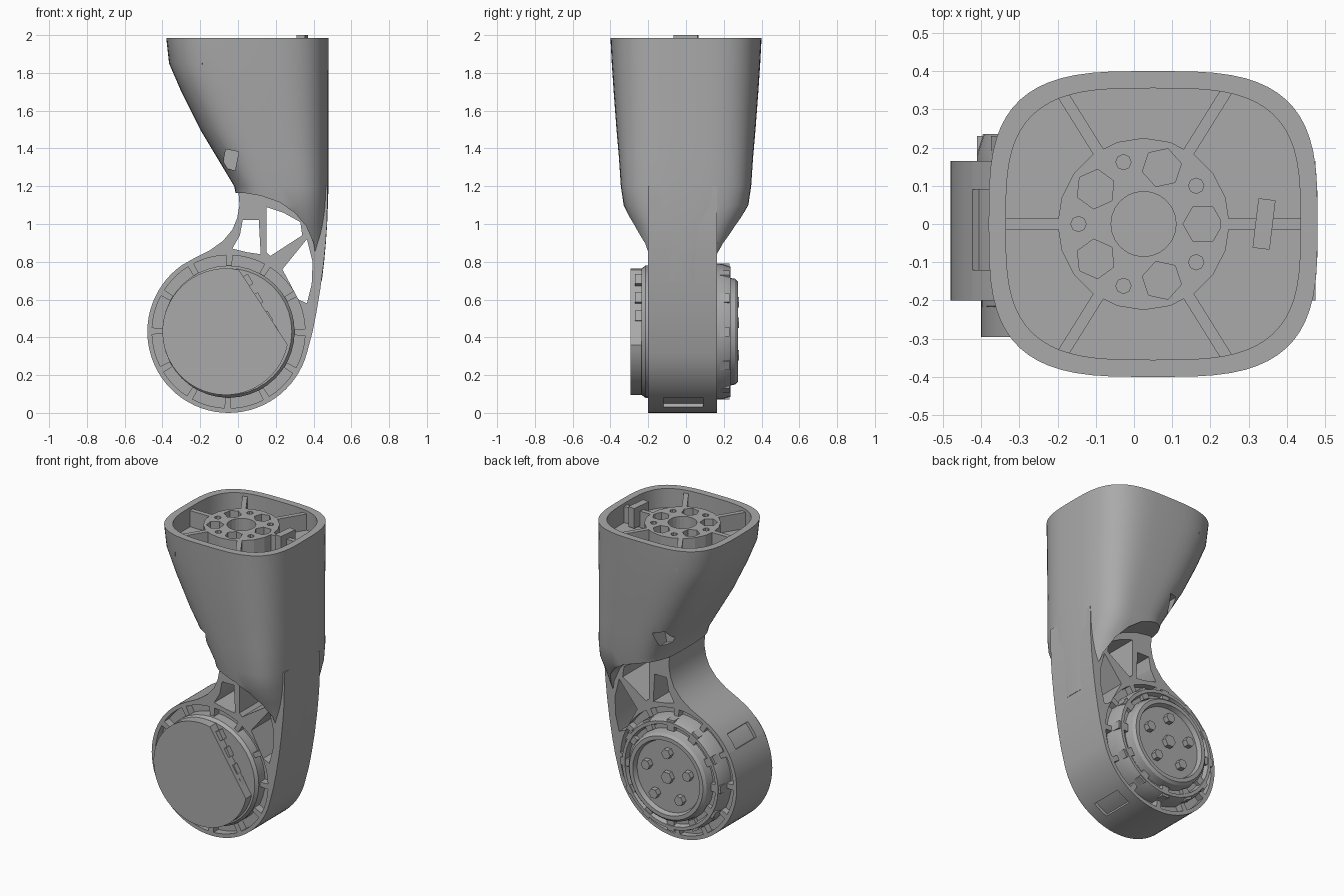
import bpy, bmesh
from math import sin, cos, pi, radians
from mathutils import Matrix, Vector

cube = bpy.data.objects.get("Cube")
if cube:
    bpy.data.objects.remove(cube)

gray = bpy.data.materials.new("machine gray")
gray.use_nodes = True
COLOR = (0.4, 0.4, 0.4, 1)
gray.diffuse_color = COLOR
gray.node_tree.nodes["Principled BSDF"].inputs["Base Color"].default_value = COLOR

CX, CZ, R = -0.05, 0.43, 0.43      # joint axis and rim radius
HUB = 0.025                        # x of the top mounting hub


def finish(name, bm):
    bmesh.ops.recalc_face_normals(bm, faces=bm.faces)
    me = bpy.data.meshes.new(name)
    bm.to_mesh(me)
    bm.free()
    me.materials.append(gray)
    ob = bpy.data.objects.new(name, me)
    bpy.context.collection.objects.link(ob)
    return ob


def loft(name, rings):
    """Skin closed rings of points and cap both ends."""
    bm = bmesh.new()
    vs = [[bm.verts.new(p) for p in ring] for ring in rings]
    n = len(vs[0])
    for a, b in zip(vs, vs[1:]):
        for i in range(n):
            j = (i + 1) % n
            bm.faces.new((a[i], a[j], b[j], b[i]))
    bm.faces.new(vs[0])
    bm.faces.new(vs[-1])
    return finish(name, bm)


def prism(name, pts, y0, y1):
    """Extrude an x-z outline along y."""
    return loft(name, [[(x, y, z) for x, z in pts] for y in (y0, y1)])


def post(name, x, y, r, z0, z1, n=24, turn=0):
    ring = [(x + r * cos(turn + 2 * pi * i / n), y + r * sin(turn + 2 * pi * i / n)) for i in range(n)]
    return loft(name, [[(a, b, z) for a, b in ring] for z in (z0, z1)])


def box(name, loc, size, turn=0, axis="Z"):
    bm = bmesh.new()
    m = Matrix.Translation(loc) @ Matrix.Rotation(turn, 4, axis) @ Matrix.Diagonal((*size, 1))
    bmesh.ops.create_cube(bm, size=1, matrix=m)
    return finish(name, bm)


def arc(r, a0, a1, n):
    """Points around the joint axis, angles in degrees."""
    return [(CX + r * cos(radians(a0 + (a1 - a0) * i / n)),
             CZ + r * sin(radians(a0 + (a1 - a0) * i / n))) for i in range(n + 1)]


def sector(name, r0, r1, a0, a1, y0, y1):
    return prism(name, arc(r0, a0, a1, 5) + arc(r1, a1, a0, 5), y0, y1)


def turned(name, profile, n=40):
    """Revolve (radius, y) points around the joint axis."""
    return loft(name, [[(CX + r * cos(2 * pi * i / n), y, CZ + r * sin(2 * pi * i / n))
                        for i in range(n)] for r, y in profile])


def cut(ob, cutters):
    for c in cutters:
        m = ob.modifiers.new("cut", "BOOLEAN")
        m.operation, m.solver, m.object = "DIFFERENCE", "EXACT", c
    dg = bpy.context.evaluated_depsgraph_get()
    ob.data = bpy.data.meshes.new_from_object(ob.evaluated_get(dg))
    ob.modifiers.clear()
    for c in cutters:
        bpy.data.objects.remove(c)


def smooth(ob, angle=30):
    bpy.ops.object.select_all(action="DESELECT")
    ob.select_set(True)
    bpy.context.view_layer.objects.active = ob
    bpy.ops.object.shade_smooth_by_angle(angle=radians(angle))


def section(z, x0, x1, h, yc, inset=0, n=64, p=3.3):
    """Rounded-square cross-section of the upper shell."""
    def s(v):
        return (abs(v) ** (2 / p)) * (1 if v > 0 else -1)
    cx, hx = (x0 + x1) / 2, (x1 - x0) / 2 - inset
    return [(cx + hx * s(cos(2 * pi * i / n)), yc + (h - inset) * s(sin(2 * pi * i / n)), z)
            for i in range(n)]


# Upper shell tapering to the spine
shell = loft("upper_shell", [section(*v) for v in (
    (1.985, -.38, .48, .40, 0), (1.85, -.365, .48, .393, 0), (1.7, -.30, .48, .383, 0),
    (1.5, -.20, .48, .368, 0), (1.35, -.11, .48, .355, 0), (1.2, -.02, .479, .345, 0),
    (1.1, 0, .476, .33, 0), (1.0, 0, .472, .28, -.005), (.9, 0, .465, .235, -.01),
    (.8, 0, .456, .2, -.02), (.7, 0, .444, .18, -.02))])
arch = [(-1, 1.17), (.03, 1.165), (.12, 1.15), (.22, 1.115), (.3, 1.06), (.36, .99),
        (.4, .9), (.415, .8), (.415, .6), (-1, .6)]
cutters = [prism("arch_cutter", arch, -1, 1),
           loft("pocket_cutter", [section(z, -.38, .48, .4, 0, .045) for z in (1.86, 2.1)]),
           post("bore_cutter", HUB, 0, .085, 1.4, 1.95)]
for side in (-1, 1):
    cutters.append(box("slot_cutter", (-.04, side * .32, 1.34), (.07, .2, .1), .2, "Y"))
cut(shell, cutters)
smooth(shell)

# Mounting hub with bore, pockets and screw holes
hub = post("mounting_hub", HUB, 0, .225, 1.85, 1.965, 20)
cutters = [post("bore_cutter", HUB, 0, .085, 1.8, 2.1)]
for k in range(5):
    a, b = 2 * pi * k / 5, 2 * pi * (k + .5) / 5
    cutters.append(post("hub_pocket", HUB + .155 * cos(a), .155 * sin(a), .052, 1.88, 2.1, 6, a))
    cutters.append(post("screw_hole", HUB + .17 * cos(b), .17 * sin(b), .02, 1.9, 2.1, 8))
cut(hub, cutters)

# Radial ribs and locating tab on top
for deg, r1 in ((0, .43), (58, .43), (122, .43), (180, .38), (238, .43), (302, .43)):
    a, mid = radians(deg), (.2 + r1) / 2
    box("top_rib", (HUB + mid * cos(a), mid * sin(a), 1.905), (r1 - .2, .03, .12), a)
box("locating_tab", (.34, 0, 1.935), (.045, .13, .13), -.12)

# Lower arm: neck, spine and joint rim in one plate
outline = arc(R, 125, 345, 44) + [
    (.395, .43), (.415, .53), (.435, .65), (.452, .78), (.464, .9), (.471, 1.0), (.475, 1.2),
    (0, 1.2), (.008, 1.1), (-.005, 1.03), (-.03, .97), (-.08, .91), (-.15, .86), (-.23, .82)]
arm = prism("lower_arm", outline, -.2, .165)
windows = ([(.025, 1.02), (.11, 1.02), (.12, .84), (.05, .85), (-.03, .87), (.01, .94)],
           [(.15, 1.09), (.24, 1.06), (.33, 1.01), (.34, .94), (.17, .83), (.15, .85)],
           [(.365, .92), (.395, .8), (.39, .68), (.365, .58), (.32, .6), (.235, .76)])
cutters = [prism("window_cutter", w, -1, 1) for w in windows]
for y0, y1 in ((-.3, -.15), (.12, .3)):
    for k in range(12):
        cutters.append(sector("groove_cutter", .345, .405, 30 * k + 2, 30 * k + 27, y0, y1))
for a in (136, 292):
    cutters.append(sector("rim_slot", .41, .46, a, a + 14, -.12, .09))
cut(arm, cutters)
smooth(arm)

# Front joint cover: base disc plus raised cap with a flat cut side
smooth(turned("cover_base", [(.35, -.1), (.35, -.215), (.335, -.235)]))
smooth(prism("cover_cap", [(x - .015, z) for x, z in arc(.335, 78, 348, 44)], -.295, -.2))
for t in (.15, .4, .65, .85):
    box("cover_connector", (.02 + .21 * t, -.24, .76 - .39 * t), (.035, .06, .06), radians(-30), "Y")

# Back joint: stepped output flange
smooth(turned("output_flange", [
    (.36, .1), (.36, .19), (.345, .235), (.325, .235), (.315, .205), (.29, .205),
    (.28, .26), (.265, .275), (.24, .275), (.23, .245), (.03, .245)]))
for k in range(12):
    a = 2 * pi * k / 12
    box("flange_lug", (CX + .325 * cos(a), .205, CZ + .325 * sin(a)), (.07, .05, .05), -a, "Y")


def bolt(name, x, z, r, y):
    prism(name, [(x + r * cos(pi * i / 3), z + r * sin(pi * i / 3)) for i in range(6)], .2, y)


bolt("centre_bolt", CX, CZ, .04, .275)
for k in range(5):
    a = 2 * pi * (k + .25) / 5
    bolt("flange_bolt", CX + .155 * cos(a), CZ + .155 * sin(a), .032, .28)
